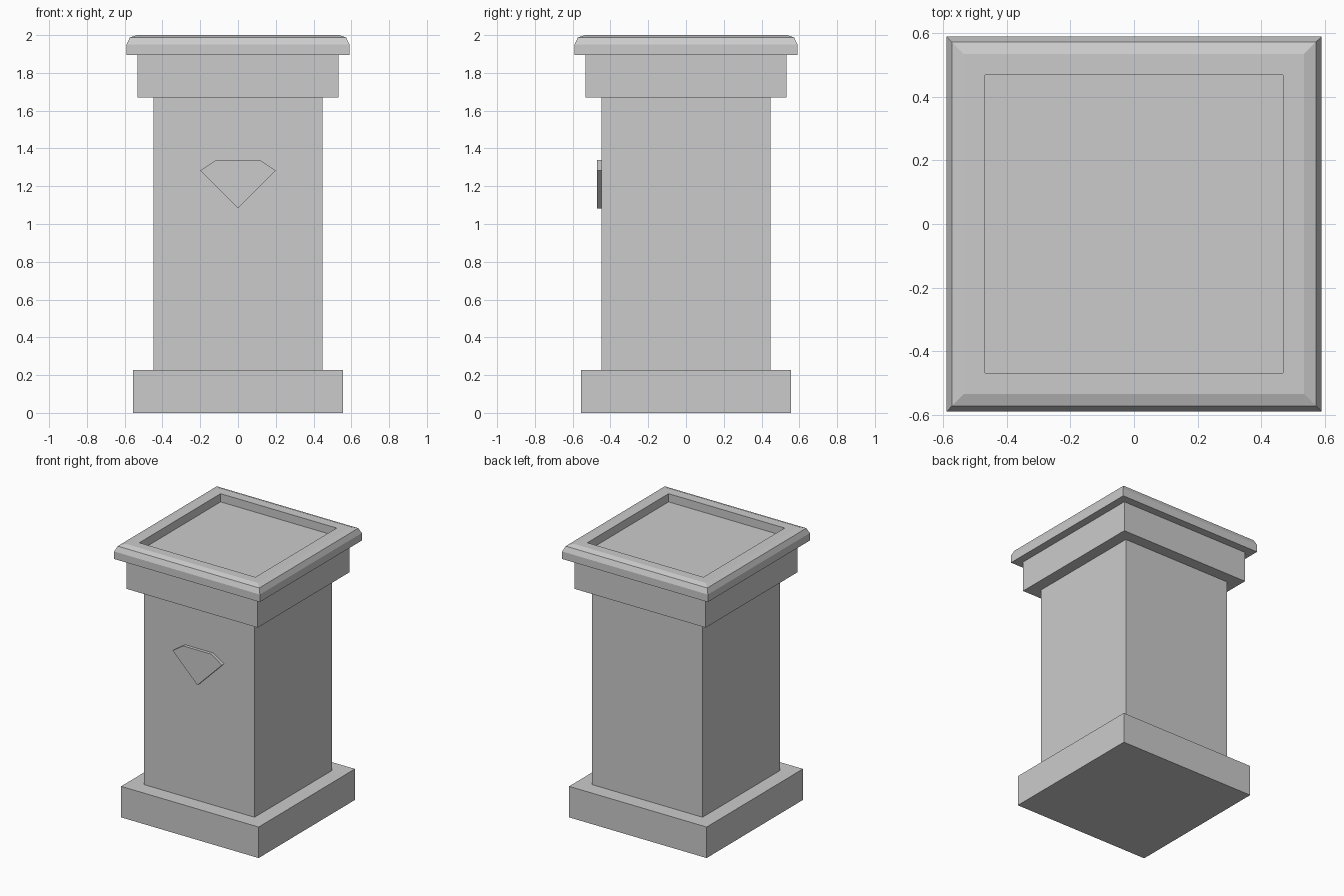
import bpy, bmesh

if "Cube" in bpy.data.objects:
    bpy.data.objects.remove(bpy.data.objects["Cube"])


def make_object(name, bm):
    bmesh.ops.recalc_face_normals(bm, faces=bm.faces)
    mesh = bpy.data.meshes.new(name)
    bm.to_mesh(mesh)
    bm.free()
    obj = bpy.data.objects.new(name, mesh)
    bpy.context.collection.objects.link(obj)
    return obj


def square_loft(name, profile):
    """Stack square rings given as (half width, height) and cap both ends."""
    bm = bmesh.new()
    rings = [[bm.verts.new((sx * r, sy * r, z))
              for sx, sy in ((-1, -1), (1, -1), (1, 1), (-1, 1))]
             for r, z in profile]
    for a, b in zip(rings, rings[1:]):
        for i in range(4):
            j = (i + 1) % 4
            bm.faces.new((a[i], a[j], b[j], b[i]))
    bm.faces.new(rings[0][::-1])
    bm.faces.new(rings[-1])
    return make_object(name, bm)


# Stacked square blocks
square_loft("base", [(0.557, 0), (0.557, 0.227)])
square_loft("shaft", [(0.447, 0.227), (0.447, 1.67)])
square_loft("capital", [(0.532, 1.67), (0.532, 1.895)])

# Top slab with double-bevelled rim and sunken centre
square_loft("top_slab", [(0.59, 1.895), (0.59, 1.95), (0.573, 1.987),
                         (0.536, 2.0), (0.47, 2.0), (0.47, 1.94)])

# Raised gem-shaped emblem on the front of the shaft
bm = bmesh.new()
outline = [(-0.2, 1.283), (0, 1.083), (0.2, 1.283), (0.115, 1.34), (-0.115, 1.34)]
face = bm.faces.new([bm.verts.new((x, -0.44, z)) for x, z in outline])
new = bmesh.ops.extrude_face_region(bm, geom=[face], use_keep_orig=True)["geom"]
bmesh.ops.translate(bm, vec=(0, -0.03, 0),
                    verts=[v for v in new if isinstance(v, bmesh.types.BMVert)])
make_object("front_emblem", bm)
